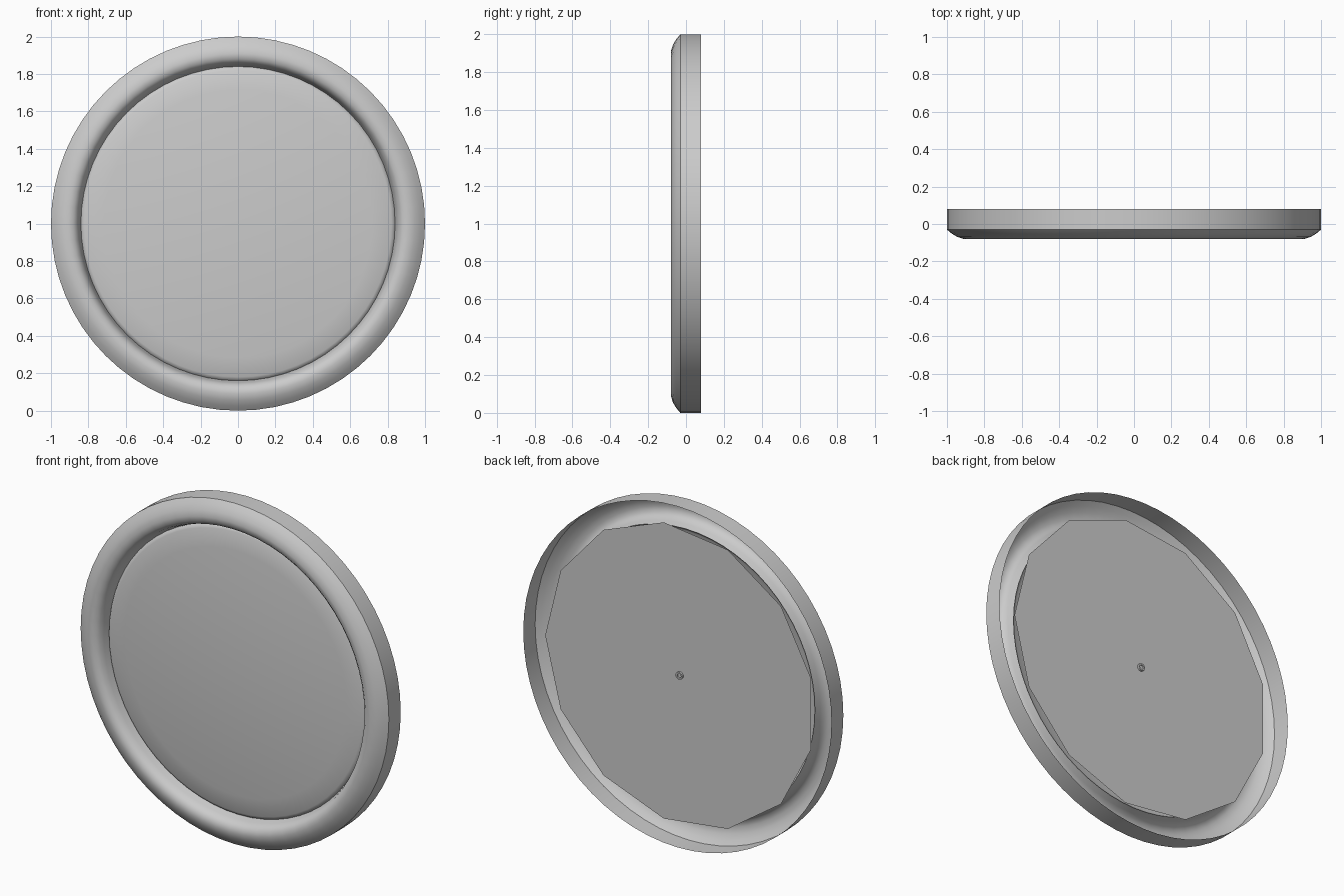
import bpy, bmesh, math

if "Cube" in bpy.data.objects:
    bpy.data.objects.remove(bpy.data.objects["Cube"])


def lathe(name, profile, segments=64, smooth=True):
    """Revolve (radius, y) points around the y axis through z = 1."""
    bm = bmesh.new()
    rings = []
    for r, y in profile:
        if r == 0:
            rings.append([bm.verts.new((0, y, 1))])
            continue
        angles = [2 * math.pi * i / segments for i in range(segments)]
        rings.append([bm.verts.new((r * math.cos(a), y, 1 + r * math.sin(a)))
                      for a in angles])
    for a, b in zip(rings, rings[1:]):
        for i in range(segments):
            j = (i + 1) % segments
            if len(a) == 1:
                bm.faces.new((a[0], b[j], b[i]))
            elif len(b) == 1:
                bm.faces.new((a[i], a[j], b[0]))
            else:
                bm.faces.new((a[i], a[j], b[j], b[i]))
    mesh = bpy.data.meshes.new(name)
    bm.to_mesh(mesh)
    bm.free()
    obj = bpy.data.objects.new(name, mesh)
    bpy.context.collection.objects.link(obj)
    if smooth:
        bpy.ops.object.select_all(action='DESELECT')
        obj.select_set(True)
        bpy.context.view_layer.objects.active = obj
        bpy.ops.object.shade_smooth_by_angle(angle=math.radians(45))
    return obj


# Rounded frame, an open shell at the back
lathe("frame", [(1, 0.08), (1, -0.03), (0.975, -0.051), (0.945, -0.069),
                (0.91, -0.08), (0.88, -0.074), (0.86, -0.056),
                (0.85, -0.03), (0.84, 0.005)])

# Slightly domed front panel with a rolled edge
dome = [(0.82 * t / 8, -0.055 + 0.045 * (t / 8) ** 2) for t in range(8, -1, -1)]
lathe("front_panel", [(0.84, 0.005), (0.834, -0.003)] + dome)

# Thirteen-sided flat back plate
lathe("back_plate", [(0.875, 0.055), (0, 0.055)], segments=13, smooth=False)

# Small hollow stud in the middle of the back
lathe("back_stud", [(0.022, 0.055), (0.022, 0.066), (0.013, 0.066),
                    (0.013, 0.058), (0, 0.058)], segments=16)

# Point the back parts' faces to the rear
for name in ("back_plate", "back_stud", "frame", "front_panel"):
    mesh = bpy.data.objects[name].data
    rear = name.startswith("back")
    # Each profile runs from the outside in, so one test face sets the whole part
    normal_y = mesh.polygons[-1].normal.y if name != "frame" else mesh.polygons[64 * 2].normal.y
    if (normal_y > 0) != rear:
        mesh.flip_normals()
